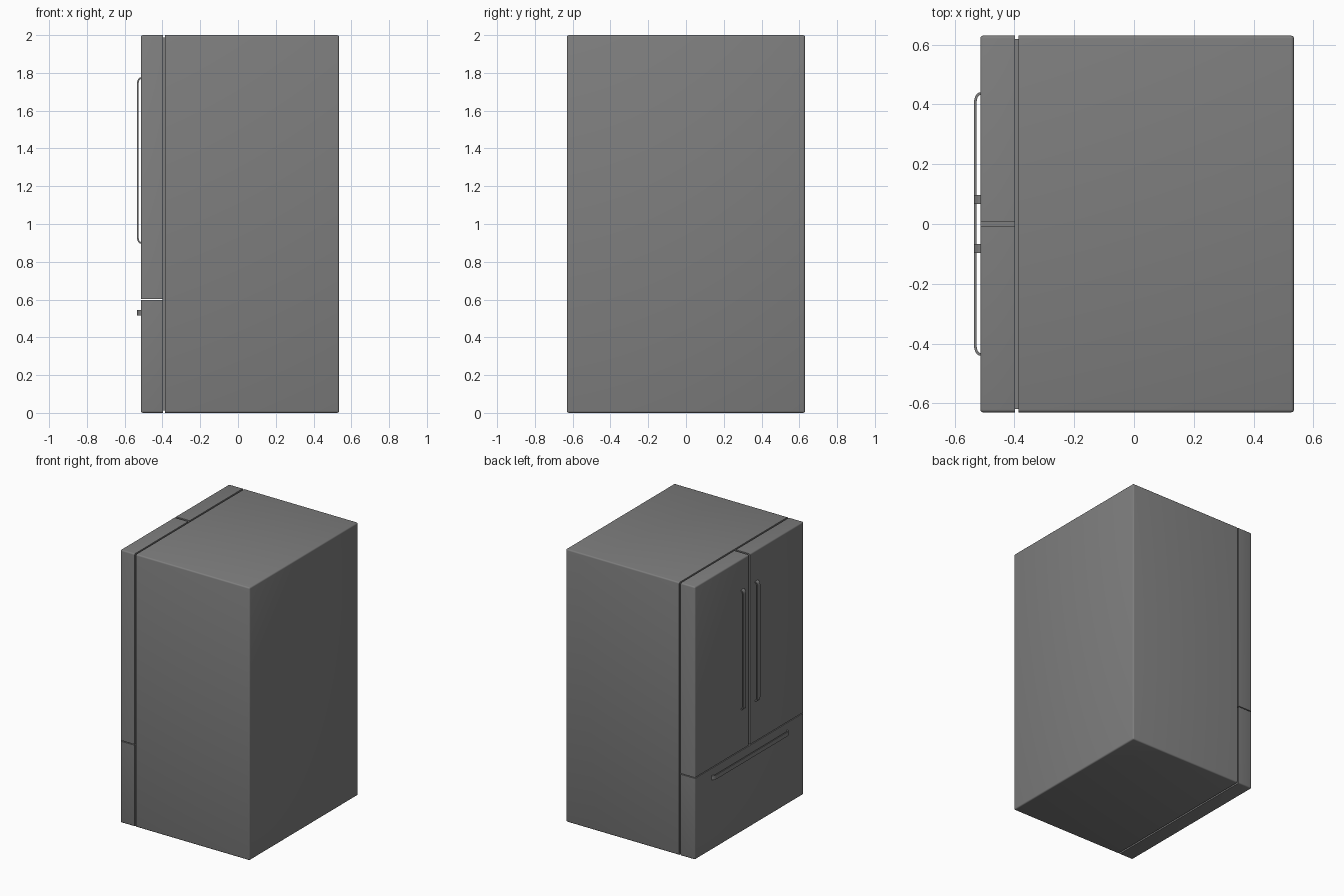
import bpy, bmesh, math
from mathutils import Vector

if "Cube" in bpy.data.objects:
    bpy.data.objects.remove(bpy.data.objects["Cube"])

grey = bpy.data.materials.new("steel grey")
grey.diffuse_color = (0.21, 0.21, 0.21, 1)
grey.use_nodes = True
grey.node_tree.nodes["Principled BSDF"].inputs["Base Color"].default_value = grey.diffuse_color


def finish(name, bm):
    bmesh.ops.recalc_face_normals(bm, faces=bm.faces[:])
    me = bpy.data.meshes.new(name)
    bm.to_mesh(me)
    bm.free()
    me.materials.append(grey)
    ob = bpy.data.objects.new(name, me)
    bpy.context.collection.objects.link(ob)
    bpy.ops.object.select_all(action='DESELECT')
    ob.select_set(True)
    bpy.context.view_layer.objects.active = ob
    bpy.ops.object.shade_smooth_by_angle(angle=math.radians(35))
    return ob


def box(name, lo, hi, square=(), bevel=0.01):
    """Box with rounded edges, except around the faces pointing along 'square'."""
    bm = bmesh.new()
    bmesh.ops.create_cube(bm, size=1)
    bm.normal_update()
    keep = [Vector(d) for d in square]
    edges = [e for e in bm.edges
             if not any(f.normal.dot(d) > 0.9 for f in e.link_faces for d in keep)]
    for v in bm.verts:
        v.co = Vector([lo[i] + (v.co[i] + 0.5) * (hi[i] - lo[i]) for i in range(3)])
    if bevel:
        bmesh.ops.bevel(bm, geom=edges, offset=bevel, segments=3, profile=0.5,
                        affect='EDGES', clamp_overlap=True)
    return finish(name, bm)


FRONT, DOOR_BACK, BODY_FRONT, BACK = -0.514, -0.398, -0.386, 0.535
HALF, SPLIT = 0.63, 0.60

# cabinet and the recessed seal behind the doors
box("cabinet", (BODY_FRONT, -HALF, 0), (BACK, HALF, 2), [(-1, 0, 0)])
box("door_seal", (DOOR_BACK - 0.001, -HALF + 0.012, 0.012),
    (BODY_FRONT + 0.001, HALF - 0.012, 1.988), bevel=0)

# two upper doors and the lower drawer
for side, s in (("left", 1), ("right", -1)):
    y0, y1 = sorted((s * 0.008, s * HALF))
    box(side + "_door", (FRONT, y0, SPLIT + 0.003), (DOOR_BACK, y1, 2),
        [(1, 0, 0), (0, 0, -1), (0, -s, 0)])
box("freezer_drawer", (FRONT, -HALF, 0), (DOOR_BACK, HALF, SPLIT - 0.003),
    [(1, 0, 0), (0, 0, 1)])


def handle(name, centre, half, along, across, width=0.031):
    """Flat strap whose ends curve back into the door."""
    reach, thick, curve, n = 0.021, 0.009, 0.034, 8
    along, across = Vector(along), Vector(across)

    def path(inset):
        pts = [(-0.004, half - inset)]
        for i in range(n + 1):
            a = i / n * math.pi / 2
            pts.append(((reach - inset) * math.sin(a),
                        half - curve + (curve - inset) * math.cos(a)))
        return pts + [(d, -t) for d, t in reversed(pts)]

    bm = bmesh.new()
    rings = []
    for outer, inner in zip(path(0), path(thick)):
        rings.append([bm.verts.new(Vector(centre) + Vector((-d, 0, 0)) + along * t
                                   + across * (w * width / 2))
                      for (d, t), w in ((outer, -1), (outer, 1), (inner, 1), (inner, -1))])
    for a, b in zip(rings, rings[1:]):
        for k in range(4):
            bm.faces.new((a[k], a[(k + 1) % 4], b[(k + 1) % 4], b[k]))
    bm.faces.new(rings[0])
    bm.faces.new(rings[-1])
    finish(name, bm)


# door handles and drawer handle
for side, s in (("left", 1), ("right", -1)):
    handle(side + "_door_handle", (FRONT, s * 0.082, 1.336), 0.44, (0, 0, 1), (0, 1, 0))
handle("drawer_handle", (FRONT, 0, 0.53), 0.44, (0, 1, 0), (0, 0, 1))
